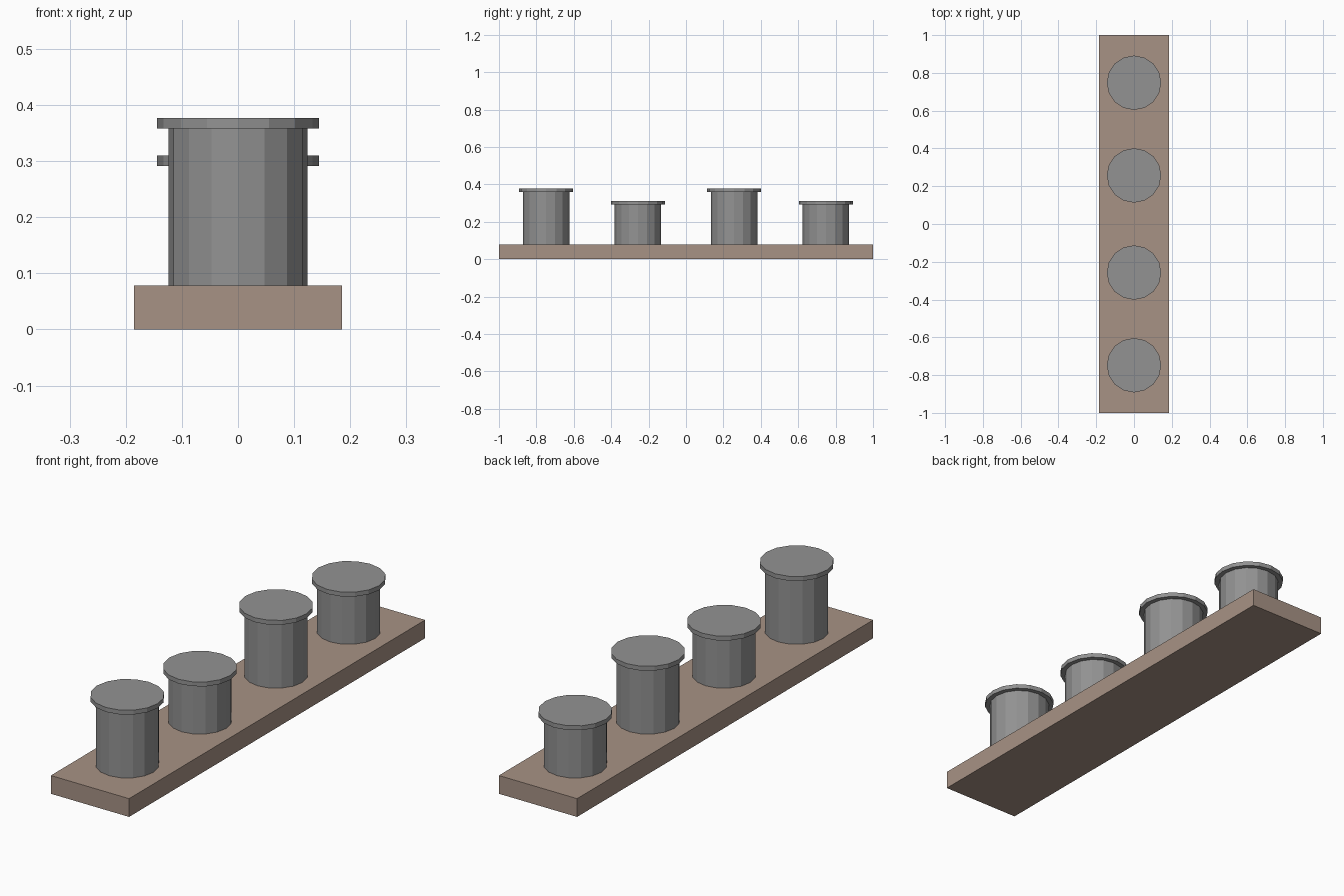
import bpy

cube = bpy.data.objects.get("Cube")
if cube:
    bpy.data.objects.remove(cube, do_unlink=True)


def make_material(name, rgb):
    mat = bpy.data.materials.new(name)
    mat.use_nodes = True
    color = (*rgb, 1.0)
    mat.diffuse_color = color
    mat.node_tree.nodes["Principled BSDF"].inputs["Base Color"].default_value = color
    return mat


brown = make_material("plank_brown", (0.39, 0.29, 0.235))
grey = make_material("post_grey", (0.29, 0.29, 0.29))

BASE_TOP = 0.078
CAP_THICKNESS = 0.019
SIDES = 16


def cylinder(name, radius, y, bottom, top):
    bpy.ops.mesh.primitive_cylinder_add(
        vertices=SIDES, radius=radius, depth=top - bottom,
        location=(0, y, (bottom + top) / 2))
    obj = bpy.context.object
    obj.name = name
    obj.data.materials.append(grey)


# Long plank
bpy.ops.mesh.primitive_cube_add(size=1, location=(0, 0, BASE_TOP / 2))
plank = bpy.context.object
plank.name = "base_plank"
plank.scale = (0.37, 2.0, BASE_TOP)
bpy.ops.object.transform_apply(location=False, rotation=False, scale=True)
plank.data.materials.append(brown)

# Alternating tall and short posts, each with a wider flat cap
posts = [(-0.748, 0.377), (-0.257, 0.31), (0.257, 0.377), (0.748, 0.31)]
for i, (y, top) in enumerate(posts, 1):
    cylinder(f"post_{i}", 0.124, y, BASE_TOP, top - CAP_THICKNESS)
    cylinder(f"post_cap_{i}", 0.144, y, top - CAP_THICKNESS, top)
